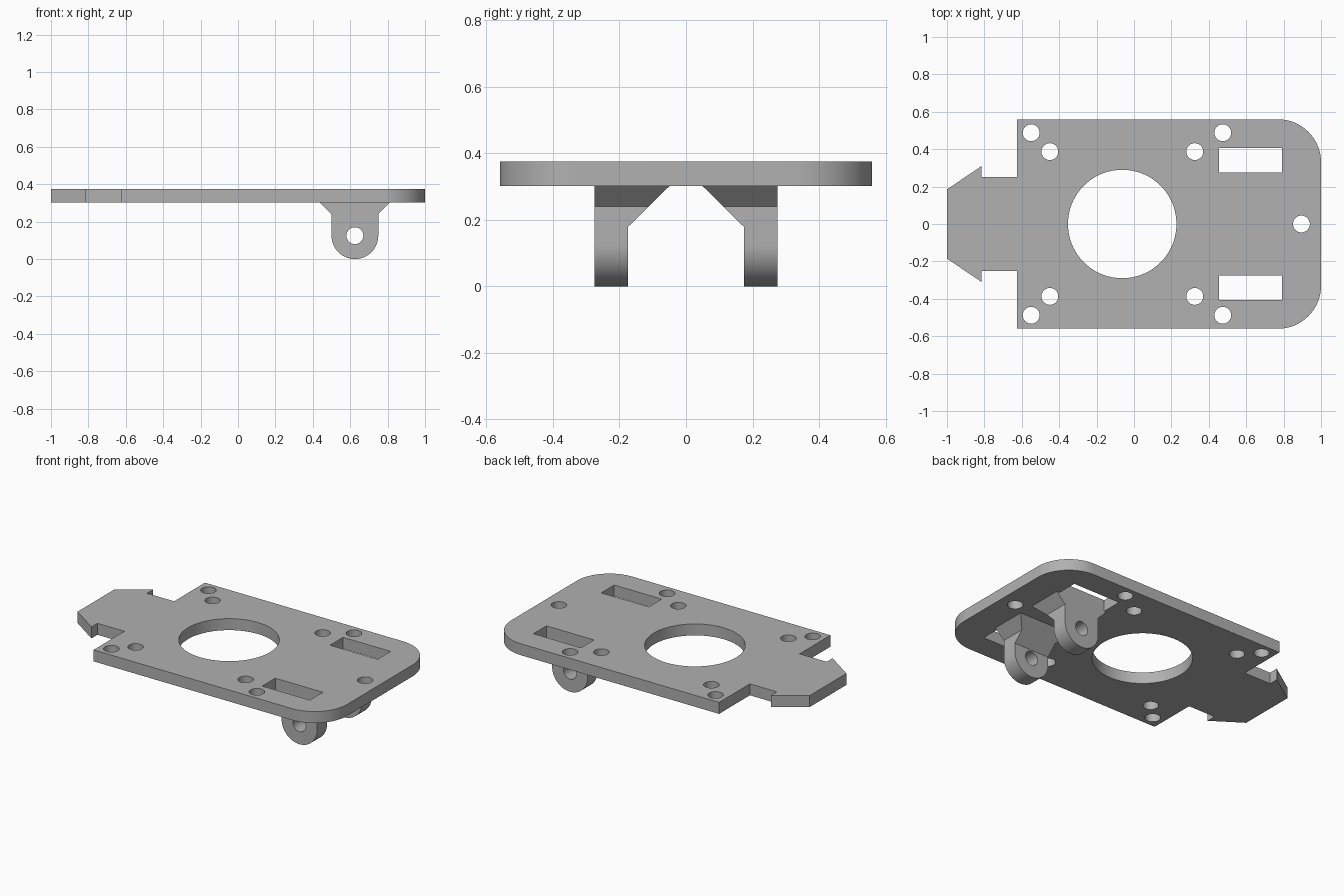
import bpy, bmesh
from math import sin, cos, pi
from mathutils import Vector

cube = bpy.data.objects.get("Cube")
if cube:
    bpy.data.objects.remove(cube, do_unlink=True)

grey = bpy.data.materials.new("grey plastic")
grey.use_nodes = True
COLOUR = (0.44, 0.44, 0.44, 1)
grey.diffuse_color = COLOUR
grey.node_tree.nodes["Principled BSDF"].inputs["Base Color"].default_value = COLOUR

BOTTOM, TOP = 0.302, 0.375


def arc(cx, cy, r, start, end, steps):
    angles = [start + (end - start) * i / steps for i in range(steps + 1)]
    return [(cx + r * cos(a), cy + r * sin(a)) for a in angles]


def circle(cx, cy, r, steps=48):
    return arc(cx, cy, r, 0, 2 * pi, steps)[:-1]


def prism(name, profile, axis, low, high):
    """Extrude a closed 2D profile along one axis between two limits."""
    def place(p, d):
        return {"x": (d, p[0], p[1]), "y": (p[0], d, p[1]), "z": (p[0], p[1], d)}[axis]
    bm = bmesh.new()
    face = bm.faces.new([bm.verts.new(place(p, low)) for p in profile])
    moved = bmesh.ops.extrude_face_region(bm, geom=[face])["geom"]
    verts = [v for v in moved if isinstance(v, bmesh.types.BMVert)]
    bmesh.ops.translate(bm, verts=verts, vec=Vector(place((0, 0), high - low)))
    bmesh.ops.recalc_face_normals(bm, faces=bm.faces)
    mesh = bpy.data.meshes.new(name)
    bm.to_mesh(mesh)
    bm.free()
    mesh.materials.append(grey)
    obj = bpy.data.objects.new(name, mesh)
    bpy.context.collection.objects.link(obj)
    return obj


def select(obj):
    bpy.ops.object.select_all(action="DESELECT")
    obj.select_set(True)
    bpy.context.view_layer.objects.active = obj


def combine(obj, tool, operation):
    """Apply a boolean with a temporary tool object."""
    tool.hide_render = True
    mod = obj.modifiers.new("cut", "BOOLEAN")
    mod.operation, mod.solver, mod.object = operation, "EXACT", tool
    select(obj)
    bpy.ops.object.modifier_apply(modifier=mod.name)
    bpy.data.objects.remove(tool, do_unlink=True)


def smooth(obj):
    select(obj)
    bpy.ops.object.shade_smooth_by_angle(angle=pi / 6)


# Base plate outline: rounded end and barbed tab, mirrored across y
half = arc(0.77, 0.33, 0.23, 0, pi / 2, 16)
half += [(-0.625, 0.56), (-0.625, 0.25), (-0.815, 0.25), (-0.815, 0.31), (-1, 0.185)]
outline = half + [(x, -y) for x, y in reversed(half)]
plate = prism("base_plate", outline, "z", BOTTOM, TOP)

# Central opening, screw holes and slots
openings = [circle(-0.063, 0, 0.29, 72), circle(0.895, 0, 0.045)]
for side in (-1, 1):
    for x, y in [(-0.55, 0.488), (-0.45, 0.387), (0.325, 0.387), (0.475, 0.488)]:
        openings.append(circle(x, side * y, 0.045))
    openings.append([(x, side * y) for x, y in
                     [(0.455, 0.275), (0.79, 0.275), (0.79, 0.406), (0.455, 0.406)]])
for shape in openings:
    combine(plate, prism("cutter", shape, "z", BOTTOM - 0.1, TOP + 0.1), "DIFFERENCE")
smooth(plate)

# Hinge lugs: rounded ear flared at the root, with a sloped inner gusset
ear = arc(0.625, 0.125, 0.125, pi, 2 * pi, 32)
ear += [(0.75, 0.24), (0.812, BOTTOM), (0.438, BOTTOM), (0.5, 0.24)]
gusset = [(0.275, -0.1), (0.275, 0.4), (-0.05, 0.4), (0.175, 0.178), (0.175, -0.1)]
lug = prism("hinge_lugs", ear, "y", -0.1, 0.275)
combine(lug, prism("cutter", gusset, "x", 0.3, 0.95), "INTERSECT")
combine(lug, prism("cutter", circle(0.625, 0.125, 0.045), "y", 0.1, 0.4), "DIFFERENCE")
mirror = lug.modifiers.new("mirror", "MIRROR")
mirror.use_axis = (False, True, False)
mirror.use_mirror_merge = False
select(lug)
bpy.ops.object.modifier_apply(modifier=mirror.name)
smooth(lug)
